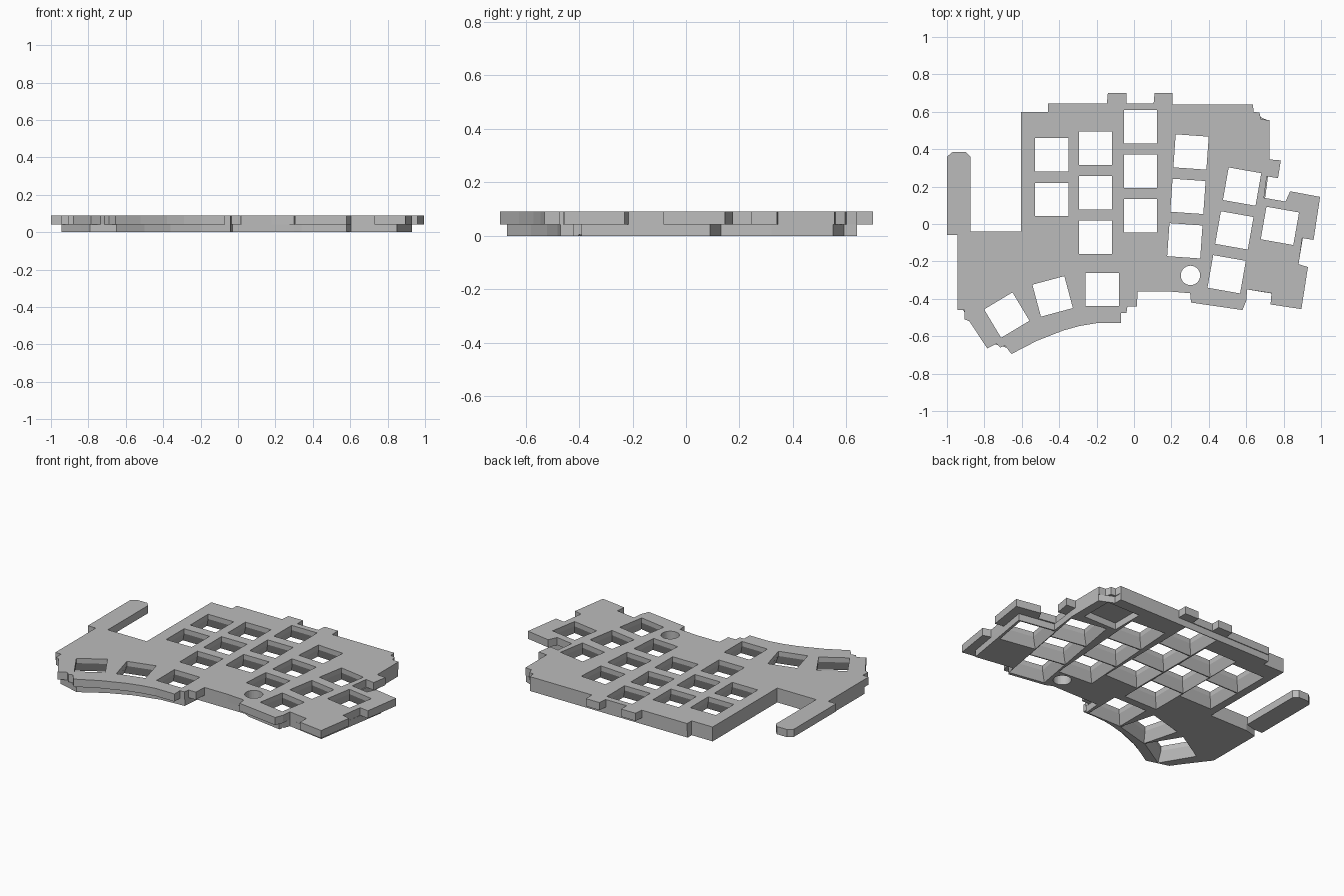
import bpy
import bmesh
from math import cos, sin, tau, radians
from mathutils import Matrix

if "Cube" in bpy.data.objects:
    bpy.data.objects.remove(bpy.data.objects["Cube"], do_unlink=True)

TOP, STEP = .09, .042      # top surface, underside of the overhanging layer
HOLE, POCKET = .177, .232  # key opening, flared mouth below it
PITCH = .238

grey = bpy.data.materials.new("plain grey")
grey.use_nodes = True
grey.diffuse_color = (.5, .5, .5, 1)
grey.node_tree.nodes["Principled BSDF"].inputs["Base Color"].default_value = grey.diffuse_color


def new_object(name, bm):
    bmesh.ops.recalc_face_normals(bm, faces=bm.faces)
    mesh = bpy.data.meshes.new(name)
    bm.to_mesh(mesh)
    bm.free()
    mesh.materials.append(grey)
    obj = bpy.data.objects.new(name, mesh)
    bpy.context.collection.objects.link(obj)
    return obj


def loft(bm, rings):
    """Closed solid through rings of matching points."""
    loops = [[bm.verts.new(point) for point in ring] for ring in rings]
    for low, high in zip(loops, loops[1:]):
        for i in range(len(low)):
            bm.faces.new((low[i - 1], low[i], high[i], high[i - 1]))
    bm.faces.new(loops[0][::-1])
    bm.faces.new(loops[-1])


def slab(name, outline, bottom, top):
    bm = bmesh.new()
    loft(bm, [[(x, y, z) for x, y in outline] for z in (bottom, top)])
    return new_object(name, bm)


def square(size, z, place):
    half = size / 2
    corners = ((-half, -half), (half, -half), (half, half), (-half, half))
    return [place @ Matrix.Translation((x, y, z)).translation for x, y in corners]


def boolean(target, tool, operation):
    modifier = target.modifiers.new(operation.lower(), "BOOLEAN")
    modifier.operation = operation
    modifier.object = tool
    modifier.solver = "EXACT"
    modifier.use_self = True
    bpy.context.view_layer.objects.active = target
    bpy.ops.object.modifier_apply(modifier=modifier.name)
    bpy.data.objects.remove(tool, do_unlink=True)


# Outline of the upper layer, run by run
side_post = [(-1, -.06), (-1, .36), (-.97, .385), (-.9, .385), (-.875, .36),
             (-.875, -.04), (-.605, -.04)]
back_edge = [(-.605, .6), (-.46, .6), (-.46, .645), (-.145, .645), (-.14, .7),
             (-.04, .7), (-.04, .645), (.105, .645), (.11, .7), (.205, .7),
             (.205, .64), (.635, .64), (.64, .6), (.67, .595), (.68, .56)]
right_edge = [(.725, .555), (.725, .345), (.785, .34), (.77, .245), (.71, .255),
              (.695, .14), (.81, .12), (.835, .175), (.995, .145), (.96, -.085),
              (.9, -.075), (.88, -.215), (.93, -.23), (.895, -.455)]
front_edge = [(.73, -.43), (.735, -.37), (.605, -.35), (.6, -.41), (.58, -.46),
              (.305, -.42), (.3, -.37), (.18, -.36), (.02, -.36), (.015, -.44),
              (-.035, -.44), (-.04, -.475), (-.07, -.475), (-.07, -.53)]
thumb_edge = [(-.2, -.53), (-.29, -.545), (-.38, -.57), (-.52, -.625),
              (-.655, -.695), (-.69, -.65), (-.715, -.66), (-.735, -.64),
              (-.785, -.665), (-.88, -.52), (-.905, -.51), (-.905, -.46),
              (-.945, -.46), (-.945, -.06)]
plate = slab("switch_plate", side_post + back_edge + right_edge + front_edge + thumb_edge,
             STEP, TOP)

# Lower layer: plainer outline without the overhanging tabs
lower_back = [(-.87, -.04), (-.605, -.04), (-.605, .6), (-.46, .6), (-.46, .64),
              (.635, .64), (.635, .59), (.725, .55), (.725, .32), (.7, .13), (.93, .09)]
lower_front = [(.85, -.39), (.605, -.35), (.58, -.42), (.34, -.38), (.3, -.36),
               (-.03, -.36), (-.04, -.47), (-.2, -.48), (-.36, -.52), (-.5, -.58),
               (-.65, -.67), (-.79, -.63), (-.84, -.56), (-.945, -.42), (-.945, -.06)]
lower = slab("lower_layer", lower_back + lower_front, 0, STEP)
boolean(plate, lower, "UNION")

# Key positions: columns as (x, y of the top key, count, turn in degrees)
columns = [(-.44, .37, 2, 0), (-.205, .405, 3, 0), (.035, .52, 3, 0),
           (.305, .385, 3, -4), (.578, .2, 3, -10), (.78, -.01, 1, -10),
           (-.17, -.35, 1, 0), (-.435, -.387, 1, 15), (-.68, -.487, 1, 31)]
cutter = bmesh.new()
for x, y, count, turn in columns:
    angle = radians(turn)
    for row in range(count):
        place = Matrix.Translation((x + sin(angle) * PITCH * row,
                                    y - cos(angle) * PITCH * row, 0))
        place = place @ Matrix.Rotation(angle, 4, "Z")
        loft(cutter, [square(POCKET, -.001, place), square(HOLE, .06, place),
                      square(HOLE, TOP + .01, place)])

# Round opening
ring = [(.302 + .052 * cos(tau * i / 32), -.275 + .052 * sin(tau * i / 32)) for i in range(32)]
loft(cutter, [[(x, y, z) for x, y in ring] for z in (-.01, TOP + .01)])

openings = new_object("openings", cutter)
openings.hide_render = True
boolean(plate, openings, "DIFFERENCE")

# Shallow recess under the back right corner
recess = slab("recess", [(.44, .36), (.67, .36), (.67, .57), (.44, .57)], -.01, STEP)
recess.hide_render = True
boolean(plate, recess, "DIFFERENCE")
